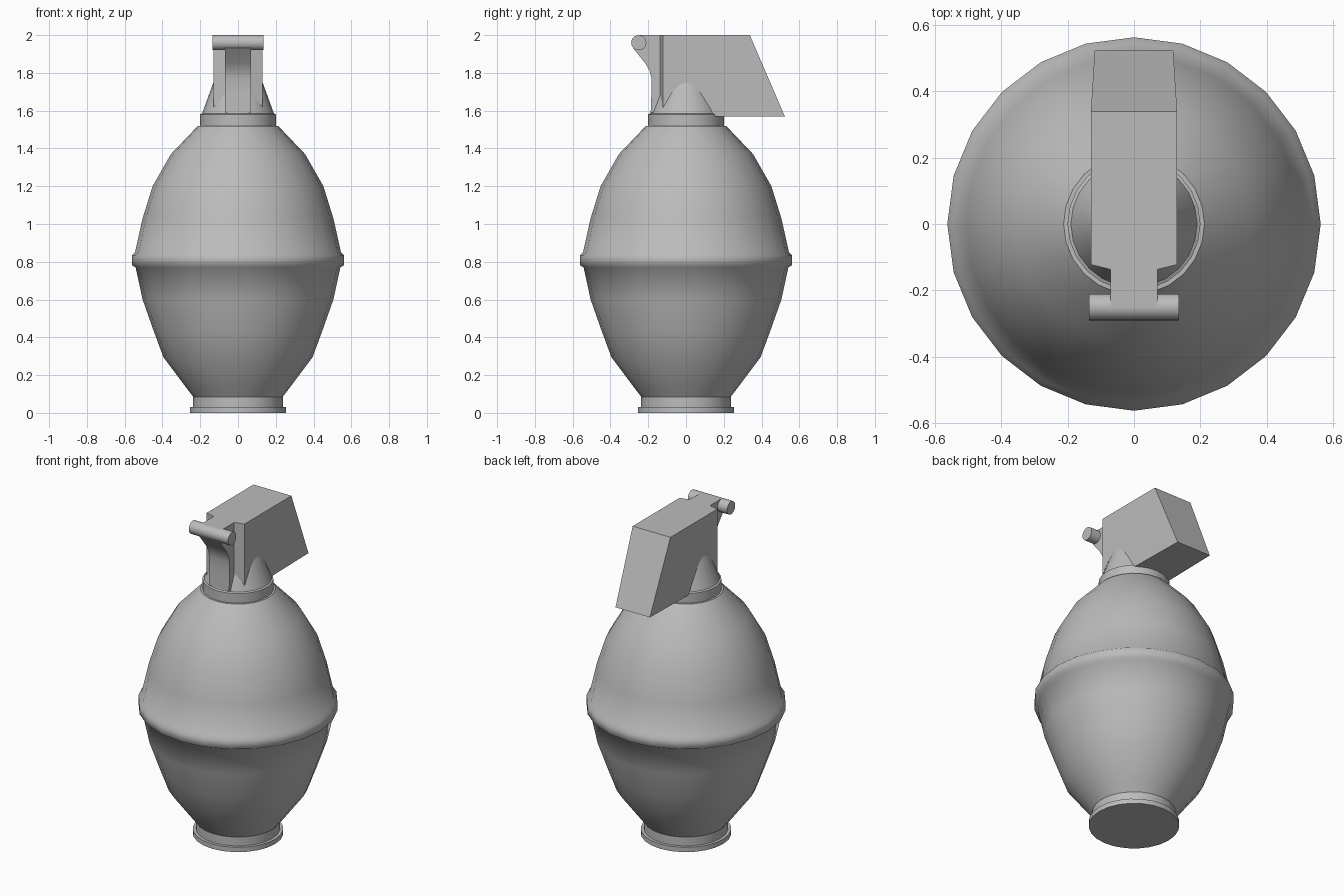
import bpy
import bmesh
import math

cube = bpy.data.objects.get("Cube")
if cube:
    bpy.data.objects.remove(cube, do_unlink=True)

SIDES = 24

grey = bpy.data.materials.new("plain grey")
grey.use_nodes = True
GREY = (0.5, 0.5, 0.5, 1.0)
grey.diffuse_color = GREY
grey.node_tree.nodes["Principled BSDF"].inputs["Base Color"].default_value = GREY


def finish(name, bm, angle=None):
    """Turn a bmesh into a named object, smooth below the given angle."""
    bmesh.ops.recalc_face_normals(bm, faces=bm.faces)
    mesh = bpy.data.meshes.new(name)
    bm.to_mesh(mesh)
    bm.free()
    mesh.materials.append(grey)
    obj = bpy.data.objects.new(name, mesh)
    bpy.context.collection.objects.link(obj)
    if angle:
        bpy.ops.object.select_all(action='DESELECT')
        obj.select_set(True)
        bpy.context.view_layer.objects.active = obj
        bpy.ops.object.shade_smooth_by_angle(angle=math.radians(angle))
    return obj


def lathe(name, profile, angle):
    """Revolve (radius, height) points around the z axis."""
    bm = bmesh.new()
    verts = [bm.verts.new((r, 0, z)) for r, z in profile]
    edges = [bm.edges.new(pair) for pair in zip(verts, verts[1:])]
    bmesh.ops.spin(bm, geom=verts + edges, cent=(0, 0, 0), axis=(0, 0, 1),
                   angle=math.tau, steps=SIDES, use_duplicate=False)
    bmesh.ops.remove_doubles(bm, verts=bm.verts, dist=0.0005)
    return finish(name, bm, angle)


def loft(name, lower, upper, angle=None):
    """Join two matching outlines into a closed solid."""
    bm = bmesh.new()
    a = [bm.verts.new(p) for p in lower]
    b = [bm.verts.new(p) for p in upper]
    bm.faces.new(a)
    bm.faces.new(b)
    for i in range(len(a)):
        j = (i + 1) % len(a)
        bm.faces.new((a[i], a[j], b[j], b[i]))
    return finish(name, bm, angle)


# Egg-shaped shell with its raised waist band
lathe("body_shell", [
    (0.237, 0.085), (0.275, 0.135), (0.395, 0.295), (0.445, 0.43),
    (0.505, 0.60), (0.542, 0.77), (0.562, 0.782), (0.562, 0.835),
    (0.545, 0.85), (0.505, 1.03), (0.452, 1.20), (0.355, 1.37),
    (0.212, 1.52)], 60)

# Stepped foot with a thin flange
lathe("base_foot", [
    (0, 0), (0.255, 0), (0.255, 0.03), (0.237, 0.03),
    (0.237, 0.085), (0, 0.085)], 30)

# Collar and tapered cone above the shell
lathe("neck_collar", [
    (0, 1.52), (0.212, 1.52), (0.2, 1.52), (0.2, 1.58),
    (0.19, 1.585), (0.13, 1.75), (0.1, 1.83), (0, 1.83)], 30)

# Wedge-shaped head block with a sloping back
front = [(-0.13, -0.122), (-0.07, -0.137), (0.07, -0.137), (0.13, -0.122)]
bottom = [(x, y, 1.57) for x, y in front + [(0.118, 0.523), (-0.118, 0.523)]]
top = [(x, y, 2.0) for x, y in front + [(0.13, 0.338), (-0.13, 0.338)]]
loft("head_block", bottom, top)

# Curved bracket carrying the pin at the front
side = [(-0.25, 2.0), (-0.10, 2.0), (-0.10, 1.59), (-0.187, 1.59),
        (-0.183, 1.70), (-0.183, 1.77), (-0.192, 1.81), (-0.215, 1.85),
        (-0.278, 1.928)]
loft("front_bracket", [(-0.07, y, z) for y, z in side],
     [(0.07, y, z) for y, z in side], 30)

# Cross pin
circle = [(-0.25 + 0.04 * math.cos(math.tau * i / SIDES),
           1.96 + 0.04 * math.sin(math.tau * i / SIDES)) for i in range(SIDES)]
loft("cross_pin", [(-0.135, y, z) for y, z in circle],
     [(0.135, y, z) for y, z in circle], 30)
